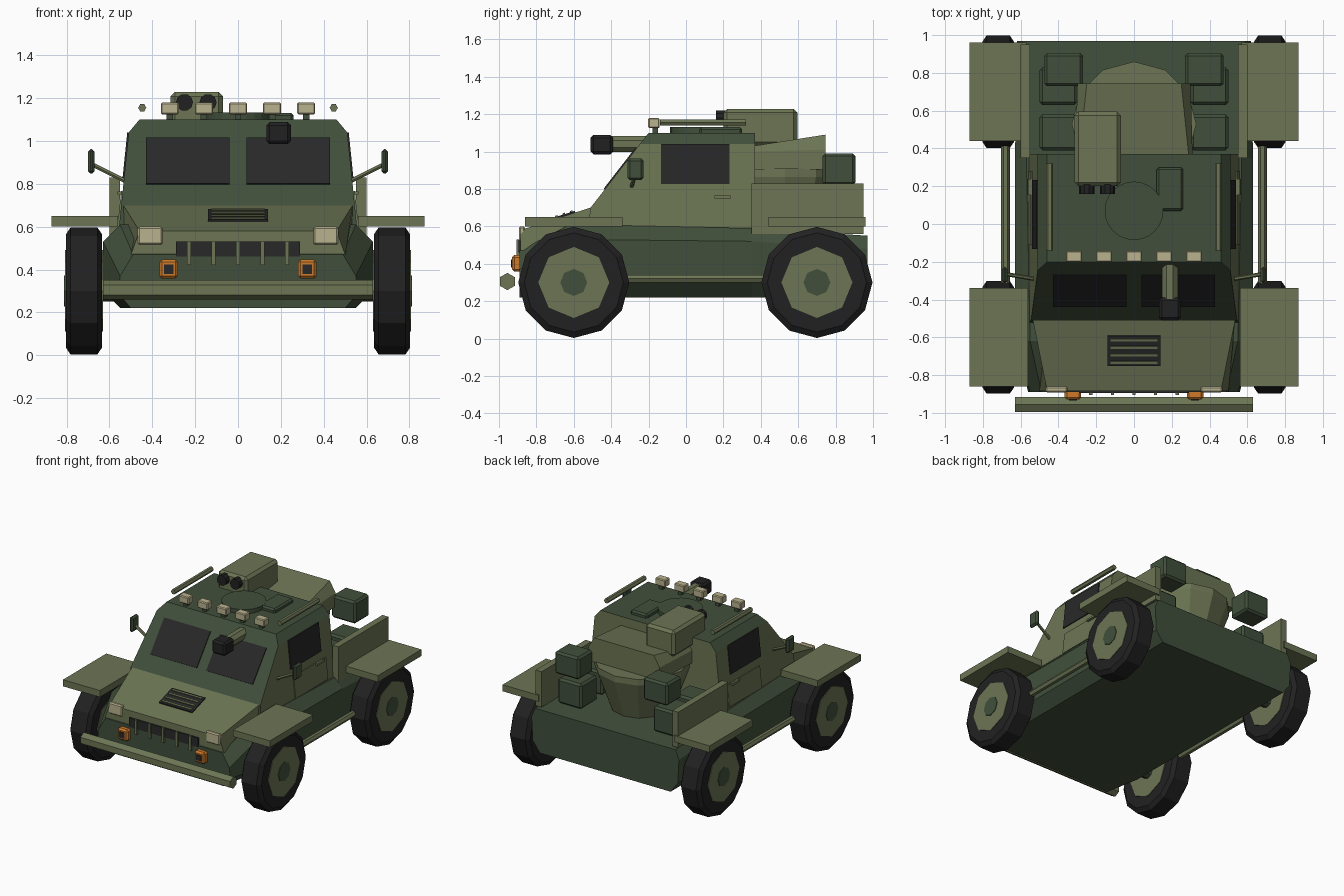
import bpy, bmesh, math
from mathutils import Vector, Euler

if "Cube" in bpy.data.objects:
    bpy.data.objects.remove(bpy.data.objects["Cube"])


def material(name, rgb):
    m = bpy.data.materials.new(name)
    lin = [((c / 255 + 0.055) / 1.055) ** 2.4 for c in rgb]
    m.diffuse_color = (*lin, 1)
    m.use_nodes = True
    m.node_tree.nodes["Principled BSDF"].inputs["Base Color"].default_value = m.diffuse_color
    return m


OLIVE = material("olive", (108, 117, 84))
GREEN = material("dark green", (65, 79, 59))
BLACK = material("tyre black", (33, 33, 33))
GLASS = material("dark glass", (40, 40, 40))
CREAM = material("lamp cream", (186, 178, 142))
ORANGE = material("indicator orange", (205, 122, 42))


def finish(name, bm, *mats):
    bmesh.ops.recalc_face_normals(bm, faces=bm.faces)
    me = bpy.data.meshes.new(name)
    bm.to_mesh(me)
    bm.free()
    for m in mats:
        me.materials.append(m)
    ob = bpy.data.objects.new(name, me)
    bpy.context.collection.objects.link(ob)
    return ob


def box(name, centre, size, mat, bevel=0, rot=(0, 0, 0)):
    bm = bmesh.new()
    bmesh.ops.create_cube(bm, size=1)
    for v in bm.verts:
        v.co = Vector(a * b for a, b in zip(v.co, size))
    if bevel:
        bmesh.ops.bevel(bm, geom=bm.edges[:], offset=bevel, segments=1, affect='EDGES')
    ob = finish(name, bm, mat)
    ob.location, ob.rotation_euler = centre, rot
    return ob


def span(name, x, y, z, mat, bevel=0):
    """Box given by its (low, high) range on each axis."""
    return box(name, [(a + b) / 2 for a, b in (x, y, z)],
               [abs(b - a) for a, b in (x, y, z)], mat, bevel)


def loft(name, rings, *mats, rule=None):
    """Skin a list of equal-length rings and cap both ends."""
    bm = bmesh.new()
    vs = [[bm.verts.new(p) for p in r] for r in rings]
    n = len(rings[0])
    for a, b in zip(vs, vs[1:]):
        for i in range(n):
            j = (i + 1) % n
            bm.faces.new((a[i], a[j], b[j], b[i]))
    bm.faces.new(vs[0])
    bm.faces.new(vs[-1])
    bmesh.ops.recalc_face_normals(bm, faces=bm.faces)
    if rule:
        for f in bm.faces:
            f.material_index = rule(f)
    return finish(name, bm, *mats)


def turned(name, a, b, profile, mat, sides=8, turn=0):
    """Round part along a-b; profile = (fraction, radius) pairs."""
    a, b = Vector(a), Vector(b)
    q = (b - a).to_track_quat('Z', 'Y')
    rings = []
    for t, r in profile:
        rings.append([a.lerp(b, t) + q @ Vector((r * math.cos(k), r * math.sin(k), 0))
                      for k in (turn + i * math.tau / sides for i in range(sides))])
    return loft(name, rings, mat)


def rod(name, a, b, r, mat, sides=8, turn=0):
    return turned(name, a, b, [(0, r), (1, r)], mat, sides, turn)


def mirrored(y, half):
    return [(x, y, z) for x, z in half] + [(-x, y, z) for x, z in reversed(half)]


# Lower hull
loft("hull", [
    mirrored(-0.89, [(.50, .22), (.56, .29), (.55, .37), (.49, .47)]),
    mirrored(-0.62, [(.55, .22), (.63, .30), (.63, .53), (.55, .61)]),
    mirrored(0.35, [(.55, .22), (.63, .30), (.63, .52), (.57, .59)]),
    mirrored(0.97, [(.55, .22), (.61, .30), (.62, .48), (.59, .55)])], GREEN)

# Cabin: dark roof and front, olive sides and back
def cab_ring(z, front, x):
    return [(-x, front, z), (x, front, z), (x, .37, z), (-x, .37, z)]

def cab_rule(f):
    return 0 if f.normal.z > 0.3 or f.normal.y < -0.5 else 1

loft("cabin", [cab_ring(.55, -.53, .56), cab_ring(.70, -.51, .545),
               cab_ring(1.04, -.2465, .51), cab_ring(1.10, -.20, .46)],
     GREEN, OLIVE, rule=cab_rule)

# Hood with vent
loft("hood", [mirrored(-.885, [(.50, .47), (.46, .58)]),
              mirrored(-.51, [(.53, .47), (.535, .70)])], OLIVE)
slope = math.atan2(.12, .375)
vent_rot = Euler((slope, 0, 0))
vent = Vector((0, -.67, .65))
box("hood_vent", vent, (.28, .165, .016), GLASS, rot=vent_rot)
for i in range(4):
    off = vent_rot.to_matrix() @ Vector((0, -.063 + i * .042, .008))
    box("vent_slat", vent + off, (.25, .014, .014), OLIVE, rot=vent_rot)

# Front grille and bumper
span("grille", (-.29, .29), (-.895, -.85), (.46, .53), GLASS)
for i in range(-2, 3):
    span("grille_bar", (i * .114 - .009, i * .114 + .009), (-.905, -.86), (.42, .53), OLIVE)
rod("front_bumper", (-.63, -.955, .305), (.63, -.955, .305), .046, OLIVE, 6, math.pi / 2)

# Windscreen panes
pane_tilt = (-math.atan2(.31, .40), 0, 0)
for s in (-1, 1):
    box("windscreen", (s * .235, -.351, .905), (.39, .014, .272), GLASS, rot=pane_tilt)

# Paired side parts
for s in (-1, 1):
    lean = (0, -s * math.atan2(.035, .34), 0)
    box("side_window", (s * .521, .05, .932), (.014, .365, .215), GLASS, rot=lean)
    box("door_panel", (s * .547, .085, .683), (.014, .39, .165), OLIVE, rot=lean)
    box("door_handle", (s * .552, .195, .757), (.02, .085, .016), OLIVE, rot=lean)
    span("front_fender", (s * .56, s * .87), (-.86, -.34), (.60, .65), OLIVE)
    span("rear_fender", (s * .57, s * .87), (.44, .96), (.60, .65), OLIVE)
    span("bed_side", (s * .55, s * .60), (.35, .95), (.56, .83), OLIVE)
    rod("side_step", (s * .68, -.36, .32), (s * .68, .46, .32), .023, OLIVE, 6)
    rod("roof_rail", (s * .447, -.14, 1.155), (s * .447, .32, 1.155), .019, OLIVE, 6)
    rod("mirror_arm", (s * .53, -.29, .815), (s * .68, -.265, .89), .011, OLIVE, 6)
    box("mirror", (s * .685, -.27, .905), (.03, .085, .115), GREEN, .012)
    span("headlight", (s * .352, s * .468), (-.892, -.86), (.515, .60), CREAM, .008)
    span("indicator", (s * .28, s * .367), (-.93, -.85), (.358, .446), ORANGE, .012)
    span("indicator_lens", (s * .302, s * .345), (-.935, -.92), (.38, .424), GLASS)
    # Stowage boxes on the rear deck
    span("upper_crate", (s * .27, s * .475), (.73, .905), (.82, .99), GREEN, .015)
    span("rear_crate", (s * .30, s * .50), (.63, .83), (.56, .75), GREEN, .015)
    span("front_crate", (s * .30, s * .50), (.39, .58), (.57, .75), GREEN, .015)
    # Wheels
    for y in (-.6, .7):
        rod("axle", (s * .40, y, .30), (s * .66, y, .30), .05, GREEN, 8)
        turned("tyre", (s * .635, y, .30), (s * .803, y, .30),
               [(0, .265), (.13, .297), (.87, .297), (1, .265)], BLACK, 12)
        rod("wheel_rim", (s * .63, y, .30), (s * .807, y, .30), .19, OLIVE, 8)
        rod("wheel_hub", (s * .64, y, .30), (s * .811, y, .30), .072, GREEN, 8)

# Roof lamps and hatches
for i in range(-2, 3):
    box("roof_lamp", (i * .159, -.172, 1.152), (.085, .06, .055), CREAM, .006)
    span("lamp_foot", (i * .159 - .015, i * .159 + .015), (-.18, -.15), (1.09, 1.13), GREEN)
rod("round_hatch", (0, .07, 1.09), (0, .07, 1.132), .155, GREEN, 24)
span("square_hatch", (.12, .26), (.07, .30), (1.08, 1.13), GREEN, .012)

# Bow gun
rod("gun_barrel", (.19, -.41, 1.04), (.19, -.15, 1.04), .046, OLIVE, 8, math.pi / 8)
span("gun_muzzle", (.132, .247), (-.51, -.39), (.985, 1.088), BLACK, .015)

# Rear turret: tapered tub, wedge cover and launcher
turned("turret_tub", (0, .53, .56), (0, .53, .91),
       [(0, .22), (.87, .33), (1, .33)], OLIVE, 12)
loft("turret_cover", [
    mirrored(.36, [(.31, .905), (.31, 1.0), (.29, 1.03)]),
    mirrored(.745, [(.30, .905), (.30, 1.01), (.25, 1.09)])], OLIVE)
span("launcher_box", (-.315, -.07), (.20, .595), (1.03, 1.228), OLIVE, .02)
for x in (-.25, -.14):
    rod("launcher_tube", (x, .16, 1.18), (x, .24, 1.18), .04, BLACK, 10)
